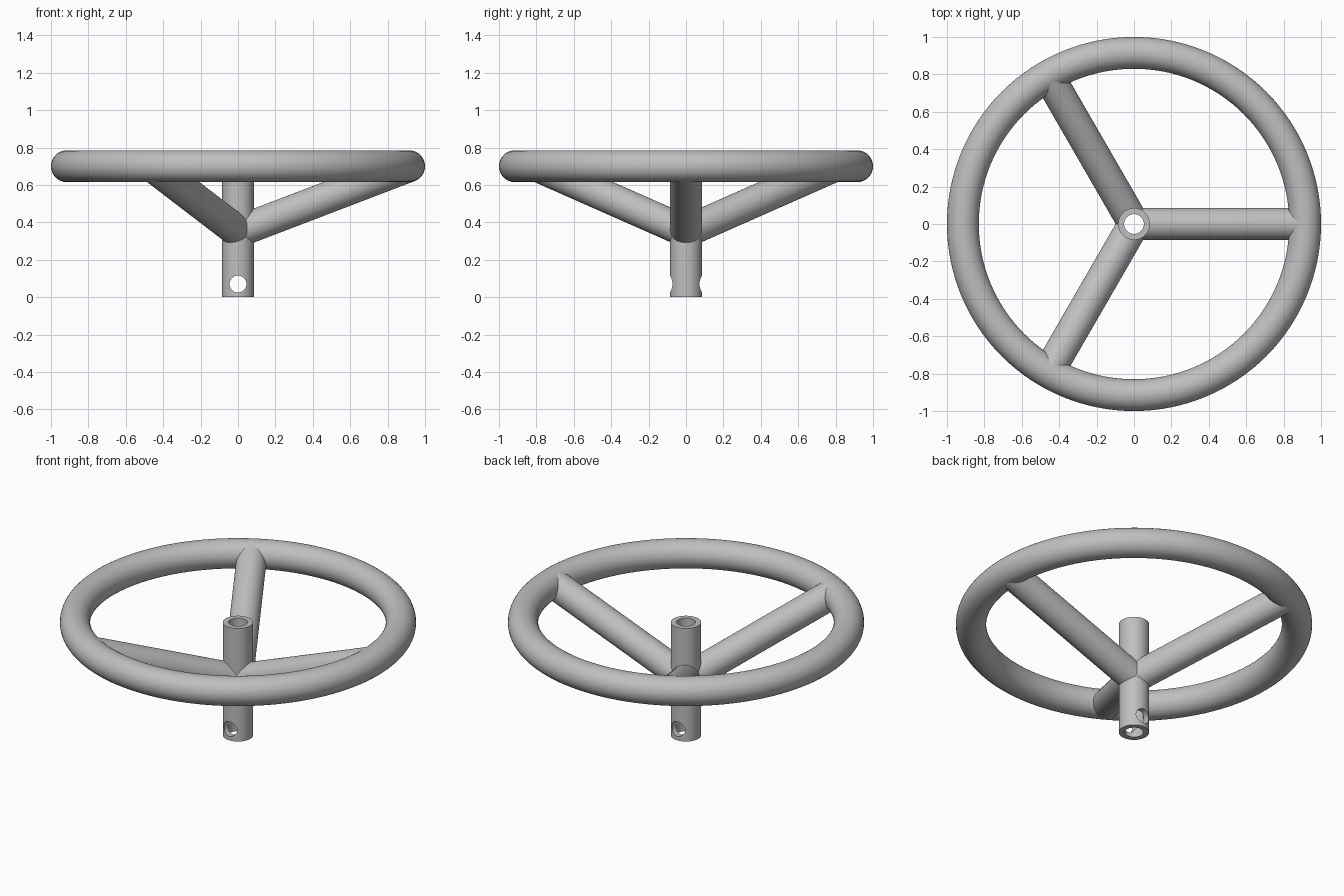
import bpy
from math import radians
from mathutils import Vector, Matrix

cube = bpy.data.objects.get("Cube")
if cube:
    bpy.data.objects.remove(cube)

TUBE = 0.085        # radius shared by rim, spokes and hub
RING = 0.915        # rim centre-line radius
RIM_Z = 0.70

metal = bpy.data.materials.new("plain grey")
metal.use_nodes = True
GREY = (0.52, 0.52, 0.52, 1)
metal.diffuse_color = GREY
metal.node_tree.nodes["Principled BSDF"].inputs["Base Color"].default_value = GREY


def rod(name, start, end, radius):
    """Closed cylinder between two points."""
    a, b = Vector(start), Vector(end)
    bpy.ops.mesh.primitive_cylinder_add(vertices=64, radius=radius, depth=(b - a).length)
    ob = bpy.context.object
    ob.name = name
    ob.data.transform(Matrix.Translation((a + b) / 2)
                      @ (b - a).to_track_quat('Z', 'Y').to_matrix().to_4x4())
    return ob


def cut(ob, cutter):
    mod = ob.modifiers.new("cut", 'BOOLEAN')
    mod.operation = 'DIFFERENCE'
    mod.solver = 'EXACT'
    mod.object = cutter
    bpy.context.view_layer.objects.active = ob
    bpy.ops.object.modifier_apply(modifier=mod.name)


def finish(ob):
    ob.data.materials.clear()
    ob.data.materials.append(metal)
    bpy.ops.object.select_all(action='DESELECT')
    ob.select_set(True)
    bpy.context.view_layer.objects.active = ob
    bpy.ops.object.shade_smooth_by_angle(angle=radians(35))


# Cutters for the shaft bore and the cross pin hole
bore = rod("bore_cutter", (0, 0, -0.2), (0, 0, 1), 0.053)
pin = rod("pin_cutter", (0, -0.3, 0.07), (0, 0.3, 0.07), 0.045)

# Rim
bpy.ops.mesh.primitive_torus_add(major_radius=RING, minor_radius=TUBE, major_segments=128,
                                 minor_segments=40, location=(0, 0, RIM_Z))
rim = bpy.context.object
rim.name = "rim"
finish(rim)

# Hub tube, drilled through
hub = rod("hub", (0, 0, 0), (0, 0, RIM_Z), TUBE)
cut(hub, bore)
cut(hub, pin)
finish(hub)

# Three spokes rising from the middle of the hub to the rim
for i in range(3):
    tip = Matrix.Rotation(radians(120 * i), 3, 'Z') @ Vector((RING, 0, RIM_Z))
    spoke = rod(f"spoke_{i + 1}", (0, 0, RIM_Z / 2), tip, TUBE)
    cut(spoke, bore)
    finish(spoke)

for cutter in (bore, pin):
    bpy.data.objects.remove(cutter)
